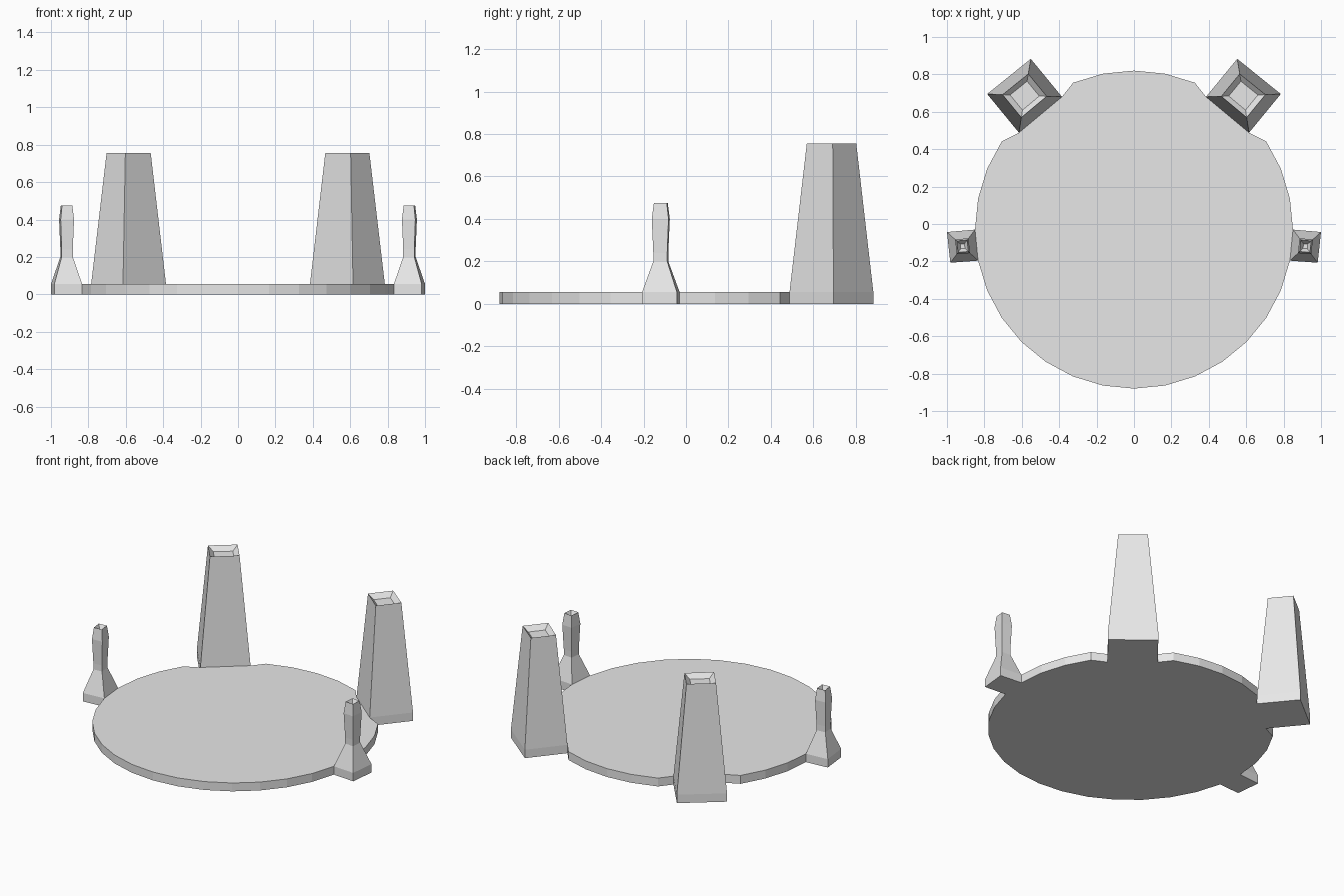
import bpy
from math import sin, cos, pi
from mathutils import Vector

if "Cube" in bpy.data.objects:
    bpy.data.objects.remove(bpy.data.objects["Cube"], do_unlink=True)

grey = bpy.data.materials.new("light_grey")
grey.use_nodes = True
grey.diffuse_color = (0.8, 0.8, 0.8, 1)
grey.node_tree.nodes["Principled BSDF"].inputs["Base Color"].default_value = (0.8, 0.8, 0.8, 1)

SIDES = 32
THICK = 0.055


def loft(name, rings, skip=()):
    """Skin counter-clockwise rings and cap both ends, leaving open the skipped sides of the first band."""
    n = len(rings[0])
    verts = [v for ring in rings for v in ring]
    faces = [tuple(reversed(range(n))), tuple(range(len(verts) - n, len(verts)))]
    for band in range(len(rings) - 1):
        for i in range(n):
            if band == 0 and i in skip:
                continue
            j = (i + 1) % n
            a, b = band * n, (band + 1) * n
            faces.append((a + i, a + j, b + j, b + i))
    mesh = bpy.data.meshes.new(name)
    mesh.from_pydata(verts, [], faces)
    mesh.materials.append(grey)
    obj = bpy.data.objects.new(name, mesh)
    bpy.context.collection.objects.link(obj)


def post(name, corners, profile):
    """Scale a four-cornered footprint through (scale, height) steps; its last side meets the disc."""
    pts = [Vector(c) for c in corners]
    mid = sum(pts, Vector((0, 0))) / 4
    rings = [[(*(mid + (p - mid) * s), z) for p in pts] for s, z in profile]
    loft(name, rings, skip={3})


def mirrored(corners):
    return [(-x, y) for x, y in reversed(corners)]


# Footprints on the model's left, counter-clockwise, starting and ending on the disc rim
rim = [(0.85 * cos(2 * pi * k / SIDES), 0.85 * sin(2 * pi * k / SIDES) - 0.03) for k in range(SIDES)]
tall_foot = [(0.615, 0.488), (0.785, 0.695), (0.552, 0.883), (0.385, 0.68)]
small_foot = [rim[-1], (0.982, -0.207), (1.0, -0.043), rim[0]]

# Base disc, with its rim pulled in to meet the tall posts
rim[4], rim[5] = tall_foot[0], tall_foot[3]
rim[11], rim[12] = mirrored(tall_foot)[0], mirrored(tall_foot)[3]
loft("base_disc", [[(x, y, z) for x, y in rim] for z in (0, THICK)],
     skip={4, 11, 16, SIDES - 1})

# Tapered tall posts and waisted small posts, each with a shallow hollow top
tall_profile = [(1, 0), (1, THICK), (0.59, 0.755), (0.39, 0.725)]
small_profile = [(1, 0), (1, THICK), (0.4, 0.2), (0.4, 0.24), (0.48, 0.4),
                 (0.37, 0.475), (0.15, 0.445)]
for side, place in (("left", list), ("right", mirrored)):
    post("tall_post_" + side, place(tall_foot), tall_profile)
    post("small_post_" + side, place(small_foot), small_profile)
